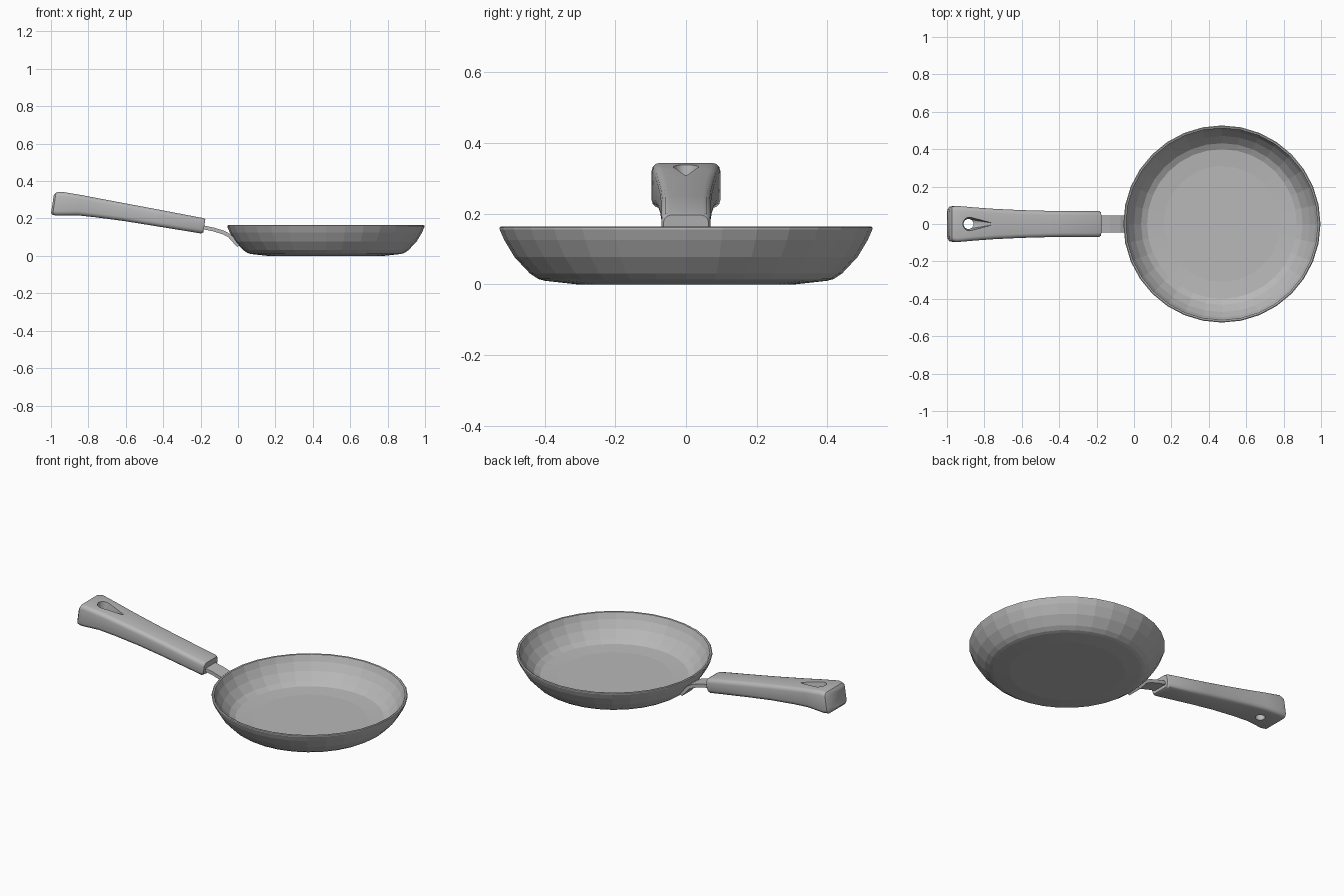
import bpy, bmesh, math
from mathutils import Vector

if "Cube" in bpy.data.objects:
    bpy.data.objects.remove(bpy.data.objects["Cube"])

grey = bpy.data.materials.new("plain grey")
grey.diffuse_color = (0.48, 0.48, 0.48, 1)
grey.use_nodes = True
grey.node_tree.nodes["Principled BSDF"].inputs["Base Color"].default_value = grey.diffuse_color


def finish(name, bm):
    bmesh.ops.recalc_face_normals(bm, faces=bm.faces)
    me = bpy.data.meshes.new(name)
    bm.to_mesh(me)
    bm.free()
    ob = bpy.data.objects.new(name, me)
    me.materials.append(grey)
    bpy.context.collection.objects.link(ob)
    return ob


def loft(name, rings, closed_ends=True):
    """Skin a list of equally long vertex loops."""
    bm = bmesh.new()
    vs = [[bm.verts.new(p) for p in r] for r in rings]
    n = len(vs[0])
    for a, b in zip(vs, vs[1:]):
        for i in range(n):
            j = (i + 1) % n
            bm.faces.new((a[i], a[j], b[j], b[i]))
    if closed_ends:
        bm.faces.new(vs[0])
        bm.faces.new(vs[-1])
    return finish(name, bm)


def circle(r, z, cx, n):
    return [(cx + r * math.cos(2 * math.pi * i / n),
             r * math.sin(2 * math.pi * i / n), z) for i in range(n)]


# Pan bowl: closed wall profile from the underside, over the rim, to the inner floor
profile = [(.31, 0), (.40, .010), (.418, .015), (.442, .031), (.485, .077),
           (.514, .125), (.527, .155), (.527, .161), (.522, .164), (.514, .162),
           (.499, .127), (.471, .084), (.432, .042), (.40, .025), (.31, .018)]
loft("pan_bowl", [circle(r, z, 0.47, 32) for r, z in profile])

# Strap joining handle and bowl, hugging the outer wall
path = [Vector((x, 0, z)) for x, z in
        [(-.22, .160), (-.13, .141), (-.075, .124), (-.045, .107), (-.018, .077), (.003, .053)]]
rings = []
for i, p in enumerate(path):
    t = (path[min(i + 1, len(path) - 1)] - path[max(i - 1, 0)]).normalized()
    nrm = Vector((-t.z, 0, t.x)) * 0.01
    rings.append([p + nrm * s + Vector((0, .045 * d, 0))
                  for s, d in ((1, 1), (1, -1), (-1, -1), (-1, 1))])
loft("handle_strap", rings)


# Handle: rounded-rectangle sections (x, top, bottom, half width)
def section(x, top, bot, w, r=0.022):
    mid, h = (top + bot) / 2, (top - bot) / 2
    pts = []
    for k, (sy, sz) in enumerate(((1, 1), (-1, 1), (-1, -1), (1, -1))):
        for s in range(4):
            a = math.pi / 2 * (k + s / 3)
            y = sy * (w - r) + r * math.cos(a)
            z = sz * (h - r) + r * math.sin(a)
            pts.append((x + 0.15 * z, y, mid + z))
    return pts


stations = [(-.992, .325, .230, .080), (-.982, .339, .218, .092), (-.955, .343, .216, .097),
            (-.85, .326, .217, .088), (-.75, .307, .206, .081), (-.6, .279, .186, .074),
            (-.45, .251, .162, .070), (-.192, .202, .120, .070), (-.180, .196, .126, .064)]
handle = loft("handle", [section(*s) for s in stations])

# Hanging hole and its teardrop scoop
hole = loft("hole_cutter", [circle(.027, .1, -.885, 16), circle(.027, .5, -.885, 16)])
bm = bmesh.new()
for p in circle(.026, .265, -.885, 16) + circle(.037, .335, -.878, 16) + circle(.037, .40, -.878, 16):
    bm.verts.new(p)
for p in ((-.755, .004, .307), (-.755, -.004, .307), (-.755, .004, .40), (-.755, -.004, .40)):
    bm.verts.new(p)
bmesh.ops.convex_hull(bm, input=bm.verts)
scoop = finish("scoop_cutter", bm)

bpy.context.view_layer.objects.active = handle
for cutter in (scoop, hole):
    m = handle.modifiers.new("cut", 'BOOLEAN')
    m.operation, m.object, m.solver = 'DIFFERENCE', cutter, 'EXACT'
    bpy.ops.object.modifier_apply(modifier=m.name)
    bpy.data.objects.remove(cutter)

bpy.ops.object.select_all(action='DESELECT')
handle.select_set(True)
bpy.ops.object.shade_smooth_by_angle(angle=math.radians(35))
